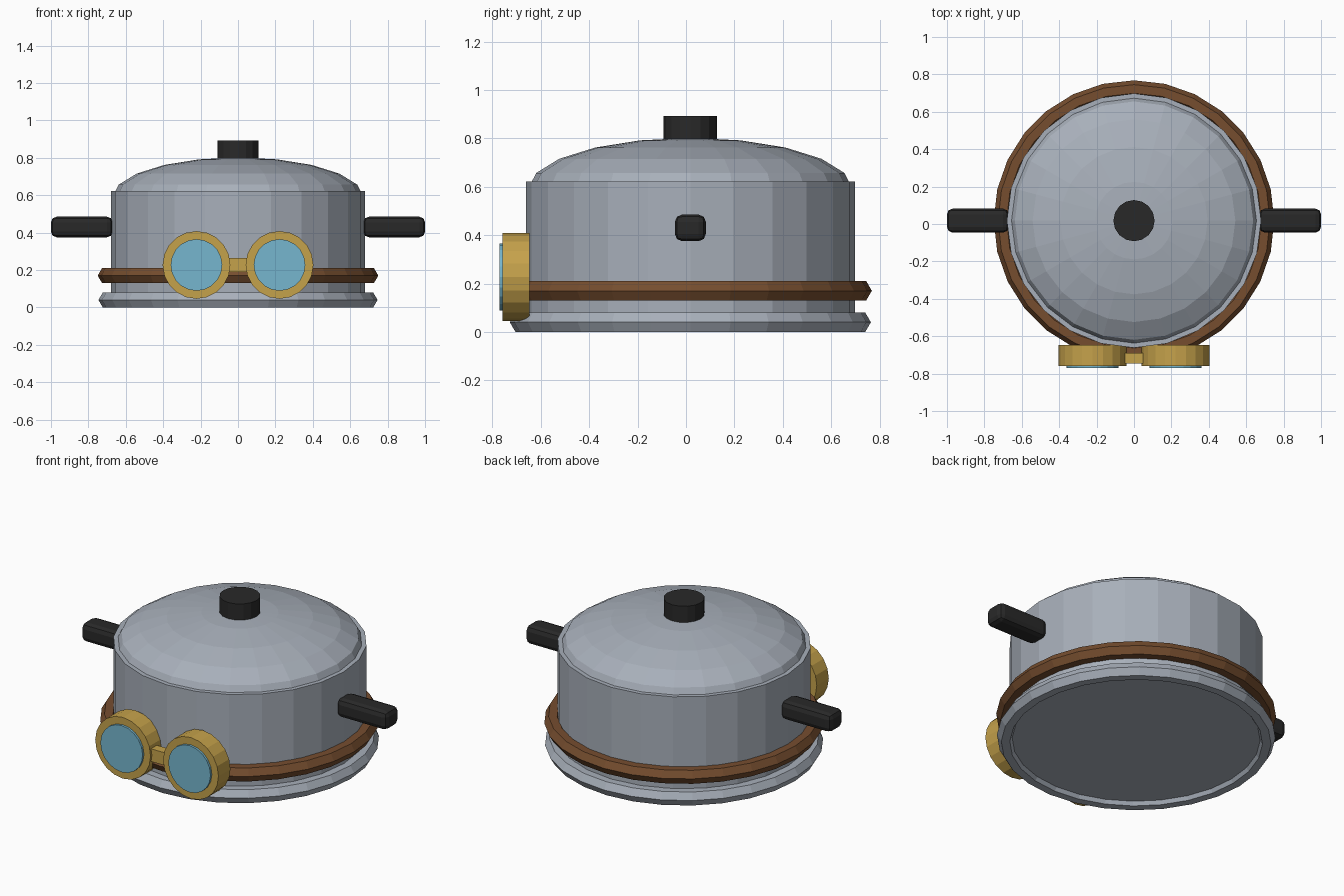
import bpy, bmesh, math
from mathutils import Matrix, Vector

cube = bpy.data.objects.get("Cube")
if cube:
    bpy.data.objects.remove(cube, do_unlink=True)

CY = 0.018  # pot axis in y


def material(name, color, rough=0.5):
    m = bpy.data.materials.new(name)
    m.use_nodes = True
    m.diffuse_color = (*color, 1)
    node = m.node_tree.nodes["Principled BSDF"]
    node.inputs["Base Color"].default_value = (*color, 1)
    node.inputs["Roughness"].default_value = rough
    return m


steel = material("steel grey", (0.39, 0.43, 0.49))
leather = material("leather brown", (0.18, 0.075, 0.028))
brass = material("brass", (0.56, 0.36, 0.07))
glass = material("lens blue", (0.18, 0.47, 0.62))
black = material("black plastic", (0.022, 0.022, 0.022))


def add(name, bm, mat):
    bmesh.ops.recalc_face_normals(bm, faces=bm.faces)
    me = bpy.data.meshes.new(name)
    bm.to_mesh(me)
    bm.free()
    me.materials.append(mat)
    ob = bpy.data.objects.new(name, me)
    bpy.context.collection.objects.link(ob)
    return ob


def cylinder(name, mat, radius, depth, center, sides, facing_front=False):
    bm = bmesh.new()
    bmesh.ops.create_cone(bm, cap_ends=True, segments=sides, radius1=radius,
                          radius2=radius, depth=depth)
    if facing_front:
        bmesh.ops.rotate(bm, verts=bm.verts, matrix=Matrix.Rotation(math.pi / 2, 3, 'X'))
    bmesh.ops.translate(bm, verts=bm.verts, vec=center)
    return add(name, bm, mat)


def box(name, mat, size, center, bevel=0):
    bm = bmesh.new()
    bmesh.ops.create_cube(bm, size=1)
    bmesh.ops.scale(bm, verts=bm.verts, vec=size)
    bmesh.ops.translate(bm, verts=bm.verts, vec=center)
    if bevel:
        bmesh.ops.bevel(bm, geom=bm.edges[:], offset=bevel, segments=2,
                        profile=0.5, affect='EDGES')
    return add(name, bm, mat)


def ring(name, mat, major, minor, z, sides=28, section=6):
    bm = bmesh.new()
    loops = []
    for i in range(sides):
        a = math.tau * i / sides
        loop = []
        for j in range(section):
            b = math.tau * j / section
            r = major + minor * math.cos(b)
            loop.append(bm.verts.new((r * math.cos(a), CY + r * math.sin(a),
                                      z + minor * math.sin(b))))
        loops.append(loop)
    for i in range(sides):
        p, q = loops[i], loops[(i + 1) % sides]
        for j in range(section):
            k = (j + 1) % section
            bm.faces.new((p[j], q[j], q[k], p[k]))
    return add(name, bm, mat)


# Pot body, base rim and strap
cylinder("pot_body", steel, 0.68, 0.60, (0, CY, 0.322), 24)
ring("base_rim", steel, 0.70, 0.046, 0.04)
ring("goggle_strap", leather, 0.704, 0.046, 0.17)

# Domed lid: upper half of a flattened sphere
bm = bmesh.new()
bmesh.ops.create_uvsphere(bm, u_segments=24, v_segments=10, radius=1)
bmesh.ops.delete(bm, geom=[v for v in bm.verts if v.co.z < -0.01], context='VERTS')
bmesh.ops.scale(bm, verts=bm.verts, vec=(0.67, 0.67, 0.21))
bmesh.ops.translate(bm, verts=bm.verts, vec=(0, CY, 0.592))
add("lid", bm, steel)
cylinder("lid_knob", black, 0.11, 0.11, (0, CY, 0.837), 16)

# Handles and goggles, one of each per side
for side, s in (("left", 1), ("right", -1)):
    box(side + "_handle", black, (0.33, 0.128, 0.11), (s * 0.835, CY, 0.43), 0.03)
    cylinder(side + "_goggle_rim", brass, 0.181, 0.112, (s * 0.222, -0.702, 0.227), 20, True)
    cylinder(side + "_lens", glass, 0.138, 0.03, (s * 0.222, -0.756, 0.227), 20, True)
box("goggle_bridge", brass, (0.12, 0.055, 0.075), (0, -0.718, 0.227))
